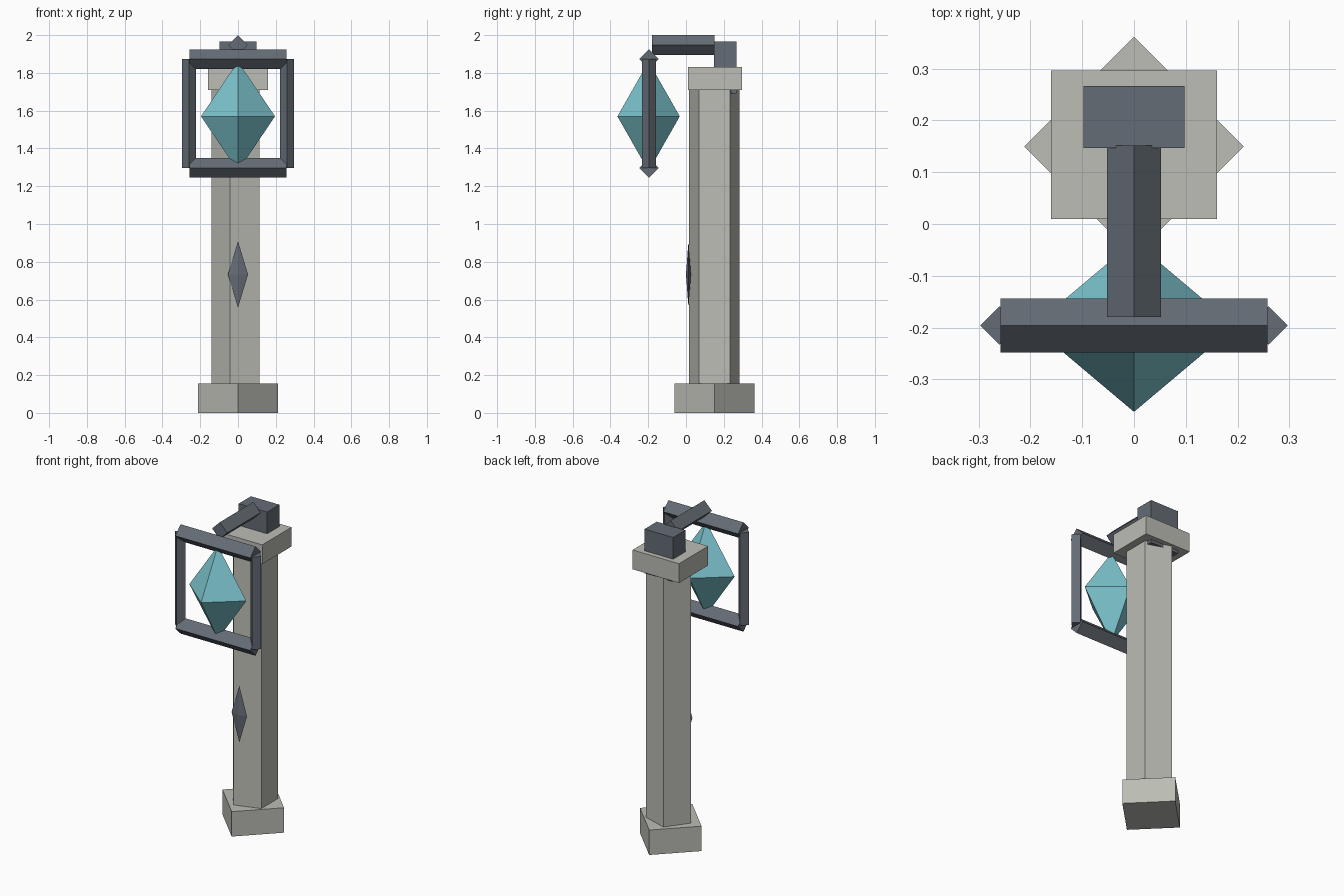
import bpy, bmesh
from math import pi, cos, sin
from mathutils import Matrix, Vector

if "Cube" in bpy.data.objects:
    bpy.data.objects.remove(bpy.data.objects["Cube"])


def material(name, rgb):
    m = bpy.data.materials.new(name)
    m.diffuse_color = (*rgb, 1)
    m.use_nodes = True
    m.node_tree.nodes["Principled BSDF"].inputs["Base Color"].default_value = m.diffuse_color
    return m


STONE = material("stone", (0.50, 0.51, 0.46))
METAL = material("dark_metal", (0.13, 0.15, 0.18))
CRYSTAL = material("teal_crystal", (0.20, 0.55, 0.61))


def finish(name, bm, mat):
    bmesh.ops.recalc_face_normals(bm, faces=bm.faces)
    mesh = bpy.data.meshes.new(name)
    bm.to_mesh(mesh)
    bm.free()
    mesh.materials.append(mat)
    ob = bpy.data.objects.new(name, mesh)
    bpy.context.collection.objects.link(ob)
    return ob


def box(name, lo, hi, mat):
    lo, hi = Vector(lo), Vector(hi)
    bm = bmesh.new()
    bmesh.ops.create_cube(bm, size=1, matrix=Matrix.Translation((lo + hi) / 2)
                          @ Matrix.Diagonal((*(hi - lo), 1)))
    return finish(name, bm, mat)


def prism(name, start, end, radius, mat, sides=4):
    """Bar between two points; first corner of its section points along -x."""
    start, end = Vector(start), Vector(end)
    axis = (end - start).normalized()
    u = Vector((0, 0, 1)) if abs(axis.z) < 0.5 else Vector((-1, 0, 0))
    v = axis.cross(u)
    bm = bmesh.new()
    ring = [bm.verts.new(start + radius * (u * cos(a) + v * sin(a)))
            for a in (2 * pi * i / sides for i in range(sides))]
    face = bm.faces.new(ring)
    new = bmesh.ops.extrude_face_region(bm, geom=[face], use_keep_orig=True)
    bmesh.ops.translate(bm, vec=end - start,
                        verts=[g for g in new["geom"] if isinstance(g, bmesh.types.BMVert)])
    return finish(name, bm, mat)


def gem(name, centre, size, mat):
    """Four-sided double pyramid with the given half sizes."""
    c, (rx, ry, rz) = Vector(centre), size
    bm = bmesh.new()
    ring = [bm.verts.new(c + Vector(p)) for p in
            ((rx, 0, 0), (0, ry, 0), (-rx, 0, 0), (0, -ry, 0))]
    for s in (1, -1):
        tip = bm.verts.new(c + Vector((0, 0, s * rz)))
        for i in range(4):
            bm.faces.new((ring[i], ring[(i + 1) % 4], tip))
    return finish(name, bm, mat)


# Stone post: diamond base, five-sided column, square cap
prism("base", (0, 0.15, 0), (0, 0.15, 0.155), 0.212, STONE)
prism("column", (0, 0.15, 0.15), (0, 0.15, 1.72), 0.14, STONE, sides=5)
box("cap", (-0.16, 0.01, 1.71), (0.16, 0.297, 1.83), STONE)

# Metal bracket and arm
box("bracket", (-0.098, 0.147, 1.69), (0.098, 0.267, 1.965), METAL)
prism("arm", (0, -0.18, 1.948), (0, 0.152, 1.948), 0.052, METAL)

# Lantern frame
FY = -0.196
for name, z in (("frame_top", 1.873), ("frame_bottom", 1.297)):
    prism(name, (-0.258, FY, z), (0.258, FY, z), 0.052, METAL)
for name, x in (("frame_left", -0.26), ("frame_right", 0.26)):
    prism(name, (x, FY, 1.297), (x, FY, 1.873), 0.037, METAL)

# Hanging crystal and column ornament
gem("crystal", (0, -0.198, 1.57), (0.196, 0.165, 0.29), CRYSTAL)
gem("ornament", (0, 0.013, 0.733), (0.053, 0.013, 0.176), METAL)
